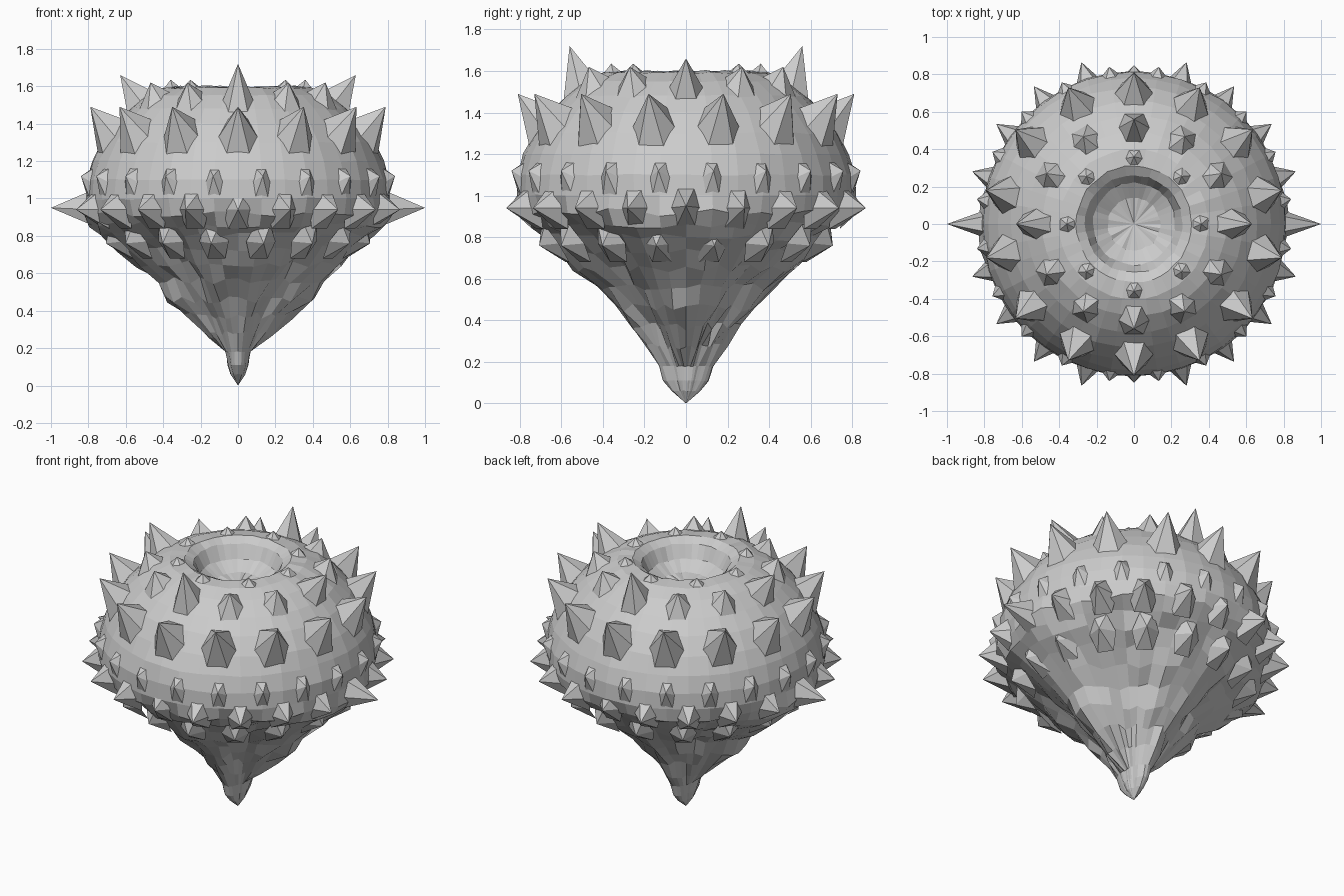
import bpy, math, random
from mathutils import Vector

if "Cube" in bpy.data.objects:
    bpy.data.objects.remove(bpy.data.objects["Cube"])

random.seed(4)
SEG = 40


def make(name, verts, faces):
    me = bpy.data.meshes.new(name)
    me.from_pydata(verts, [], faces)
    me.update()
    ob = bpy.data.objects.new(name, me)
    bpy.context.collection.objects.link(ob)
    return ob


# Profile rows: z, radius along x, along y, along the diagonals (four keel ridges below)
rows = [(0.06, .04, .07, .04), (.11, .055, .11, .06), (.18, .06, .13, .085),
        (.27, .17, .19, .13), (.37, .29, .25, .19), (.46, .39, .33, .26),
        (.56, .45, .43, .34), (.65, .55, .53, .43), (.73, .65, .60, .53),
        (.80, .74, .67, .63), (.86, .79, .73, .72), (.92, .82, .79, .79)]
rows += [(z, r, r, r) for z, r in
         [(1.0, .815), (1.1, .81), (1.2, .78), (1.3, .73), (1.4, .66), (1.48, .58),
          (1.55, .49), (1.59, .40), (1.60, .31), (1.57, .26), (1.49, .22), (1.44, .14)]]

# Body: lobed cone below, round shell above, crater on top
verts, faces = [(0, 0, 0)], []
for z, rx, ry, rd in rows:
    j = 0.02 if .25 < z < .95 else 0.005
    if z < .25:
        j = 0.002
    for i in range(SEG):
        a = 2 * math.pi * i / SEG
        axis = rx if abs(math.cos(a)) > abs(math.sin(a)) else ry
        r = rd + (axis - rd) * abs(math.cos(2 * a)) ** 1.5
        r += random.uniform(-j, j)
        verts.append((r * math.cos(a), r * math.sin(a), z + random.uniform(-j, j)))
verts.append((0, 0, 1.42))
for i in range(SEG):
    k = (i + 1) % SEG
    faces.append((0, 1 + k, 1 + i))
    for n in range(len(rows) - 1):
        p, q = 1 + n * SEG, 1 + (n + 1) * SEG
        faces.append((p + i, p + k, q + k, q + i))
    p = 1 + (len(rows) - 1) * SEG
    faces.append((p + i, p + k, len(verts) - 1))
make("body", verts, faces)


def spikes(name, items):
    """Each item: angle (deg), tip (r, z), lower base edge (r, z), upper base edge (r, z), half width."""
    vs, fs = [], []
    for ang, tip, low, high, w in items:
        a = math.radians(ang)
        out = Vector((math.cos(a), math.sin(a), 0))
        side = Vector((-math.sin(a), math.cos(a), 0))

        def pt(rz, s):
            return out * rz[0] + side * s + Vector((0, 0, rz[1]))
        mid = ((low[0] + high[0]) / 2, (low[1] + high[1]) / 2)
        b = len(vs)
        vs += [pt(low, -w * .6), pt(low, w * .6), pt(mid, w), pt(high, w * .5),
               pt(high, -w * .5), pt(mid, -w), pt(tip, 0)]
        fs += [(b + i, b + (i + 1) % 6, b + 6) for i in range(6)]
        fs.append(tuple(b + i for i in (5, 4, 3, 2, 1, 0)))
    return make(name, vs, fs)


# Shoulder spikes: ring of 14
spikes("shoulder_spikes", [(90 + i * 360 / 14, (.81, 1.49), (.75, 1.22), (.63, 1.42), .11)
                           for i in range(14)])

# Crown spikes: ring of 12, the four on the axes longer
crown = []
for i in range(12):
    tip = (.54, 1.62)
    if i % 6 == 0:
        tip = (.63, 1.66)
    elif i % 3 == 0:
        tip = (.56, 1.72)
    crown.append((i * 30, tip, (.59, 1.45), (.43, 1.56), .09))
spikes("crown_spikes", crown)

# Low bumps around the crater rim
spikes("rim_bumps", [(i * 45, (.36, 1.635), (.41, 1.57), (.28, 1.57), .07) for i in range(8)])

# Equator spikes: ring of 20, side ones longest
equator = []
for i in range(20):
    tip = (.91, .94)
    if i % 10 == 0:
        tip = (1.0, .95)
    elif i % 5 == 0:
        tip = (.85, .94)
    equator.append((i * 18, tip, (.74, .84), (.79, 1.04), .085))
spikes("equator_spikes", equator)

# Blunt teeth just above the equator
spikes("equator_teeth", [(9 + i * 18, (.85, 1.12), (.80, .98), (.77, 1.17), .07)
                         for i in range(20)])

# A few rough bumps on the underside, on the keel sides
spikes("underside_bumps", [(i * 22.5 + 11, (.72, .76), (.58, .68), (.70, .86), .08)
                           for i in range(16)])
